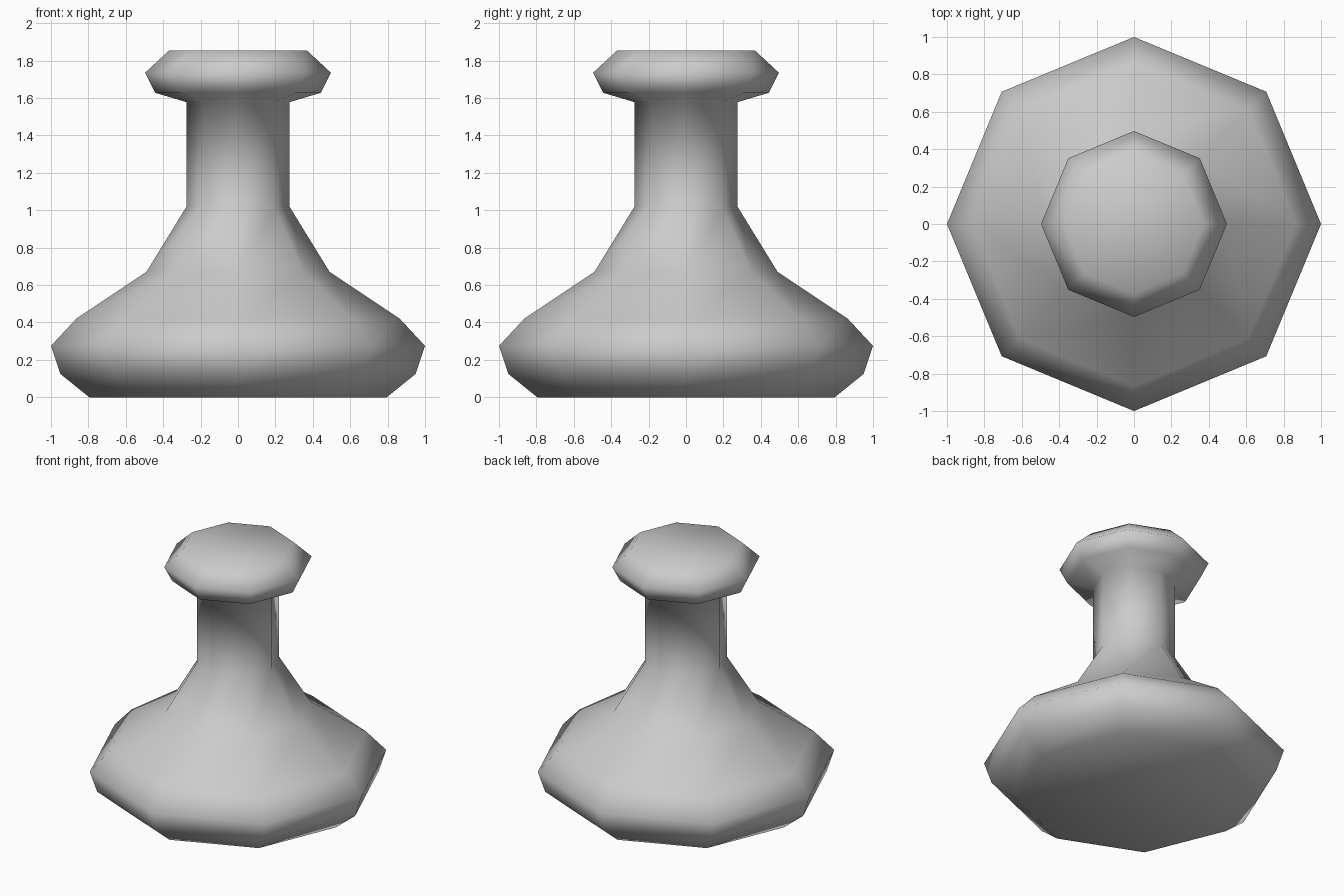
import bpy, bmesh, math

cube = bpy.data.objects.get("Cube")
if cube:
    bpy.data.objects.remove(cube, do_unlink=True)

SIDES = 8
# radius, height from the foot to the top of the head
PROFILE = [(0.795, 0), (0.95, 0.125), (1, 0.275), (0.865, 0.42), (0.49, 0.67),
           (0.275, 1.02), (0.275, 1.578), (0.443, 1.628), (0.497, 1.735), (0.37, 1.853)]

# Plain grey finish
grey = bpy.data.materials.new("plain_grey")
grey.use_nodes = True
colour = (0.6, 0.6, 0.6, 1)
grey.diffuse_color = colour
grey.node_tree.nodes["Principled BSDF"].inputs["Base Color"].default_value = colour

# Turned body: one octagonal ring per profile point
bm = bmesh.new()
rings = []
for r, z in PROFILE:
    angles = [math.tau * i / SIDES for i in range(SIDES)]
    rings.append([bm.verts.new((r * math.cos(a), r * math.sin(a), z)) for a in angles])
for low, high in zip(rings, rings[1:]):
    for i in range(SIDES):
        j = (i + 1) % SIDES
        bm.faces.new((low[i], low[j], high[j], high[i]))

# Closed foot and head
bm.faces.new(rings[0][::-1])
bm.faces.new(rings[-1])
for face in bm.faces:
    face.smooth = True

mesh = bpy.data.meshes.new("turned_knob")
bm.to_mesh(mesh)
bm.free()
mesh.materials.append(grey)
knob = bpy.data.objects.new("turned_knob", mesh)
bpy.context.collection.objects.link(knob)
